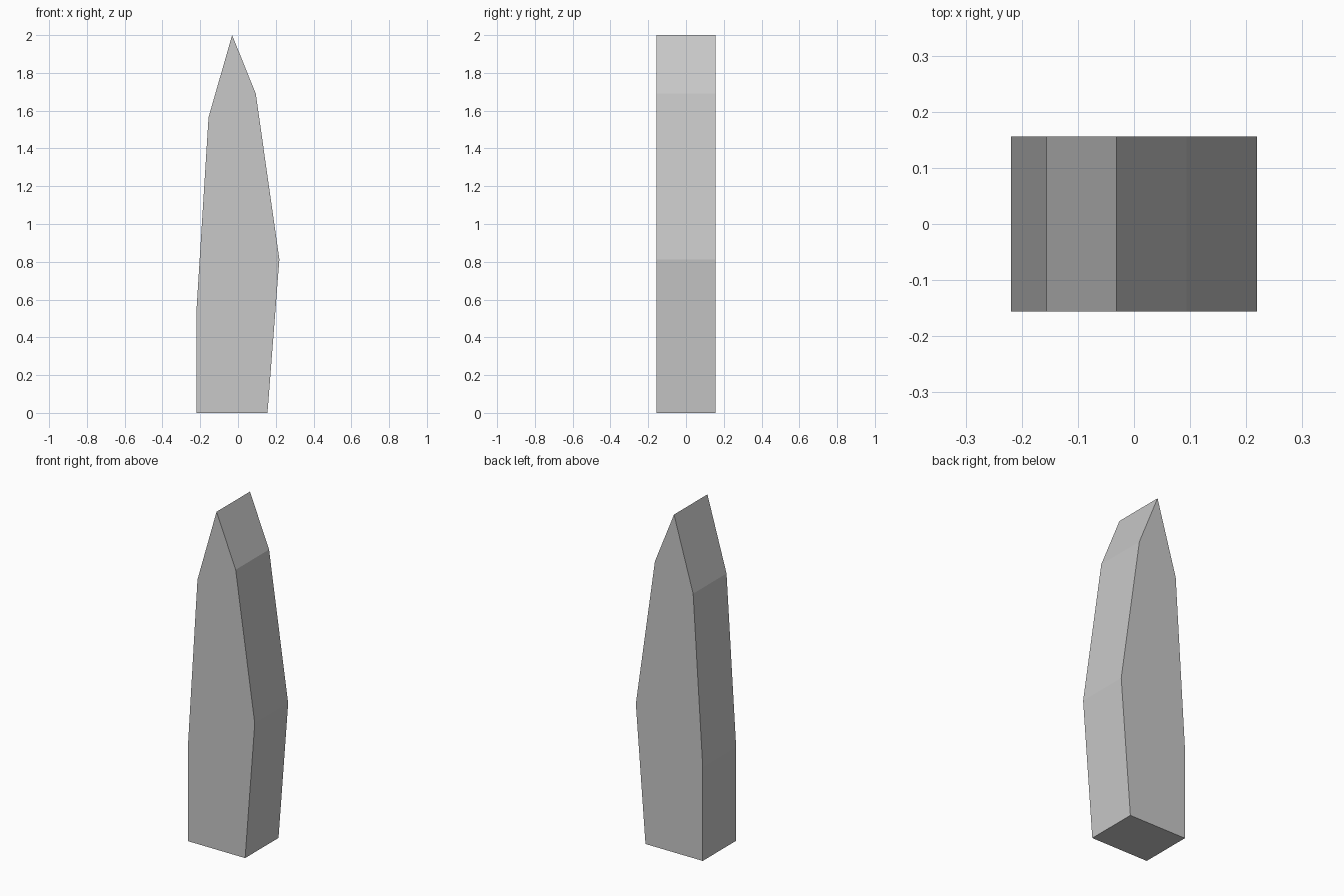
import bpy
import bmesh
from mathutils import Vector

cube = bpy.data.objects.get("Cube")
if cube:
    bpy.data.objects.remove(cube, do_unlink=True)

# Plain grey stone
stone = bpy.data.materials.new("grey_stone")
stone.use_nodes = True
grey = (0.58, 0.58, 0.58, 1.0)
stone.diffuse_color = grey
stone.node_tree.nodes["Principled BSDF"].inputs["Base Color"].default_value = grey

# Pointed slab outline, anticlockwise as seen from the front
outline = [(-0.219, 0), (0.156, 0), (0.219, 0.813), (0.094, 1.69),
           (-0.031, 2), (-0.156, 1.565), (-0.219, 0.555)]
depth = 0.3125

# Extrude the outline from front to back
bm = bmesh.new()
front = bm.faces.new([bm.verts.new((x, -depth / 2, z)) for x, z in outline])
result = bmesh.ops.extrude_face_region(bm, geom=[front], use_keep_orig=True)
back_verts = [g for g in result["geom"] if isinstance(g, bmesh.types.BMVert)]
bmesh.ops.translate(bm, verts=back_verts, vec=Vector((0, depth, 0)))
bmesh.ops.recalc_face_normals(bm, faces=bm.faces)

mesh = bpy.data.meshes.new("standing_shard")
bm.to_mesh(mesh)
bm.free()
mesh.materials.append(stone)
shard = bpy.data.objects.new("standing_shard", mesh)
bpy.context.collection.objects.link(shard)
